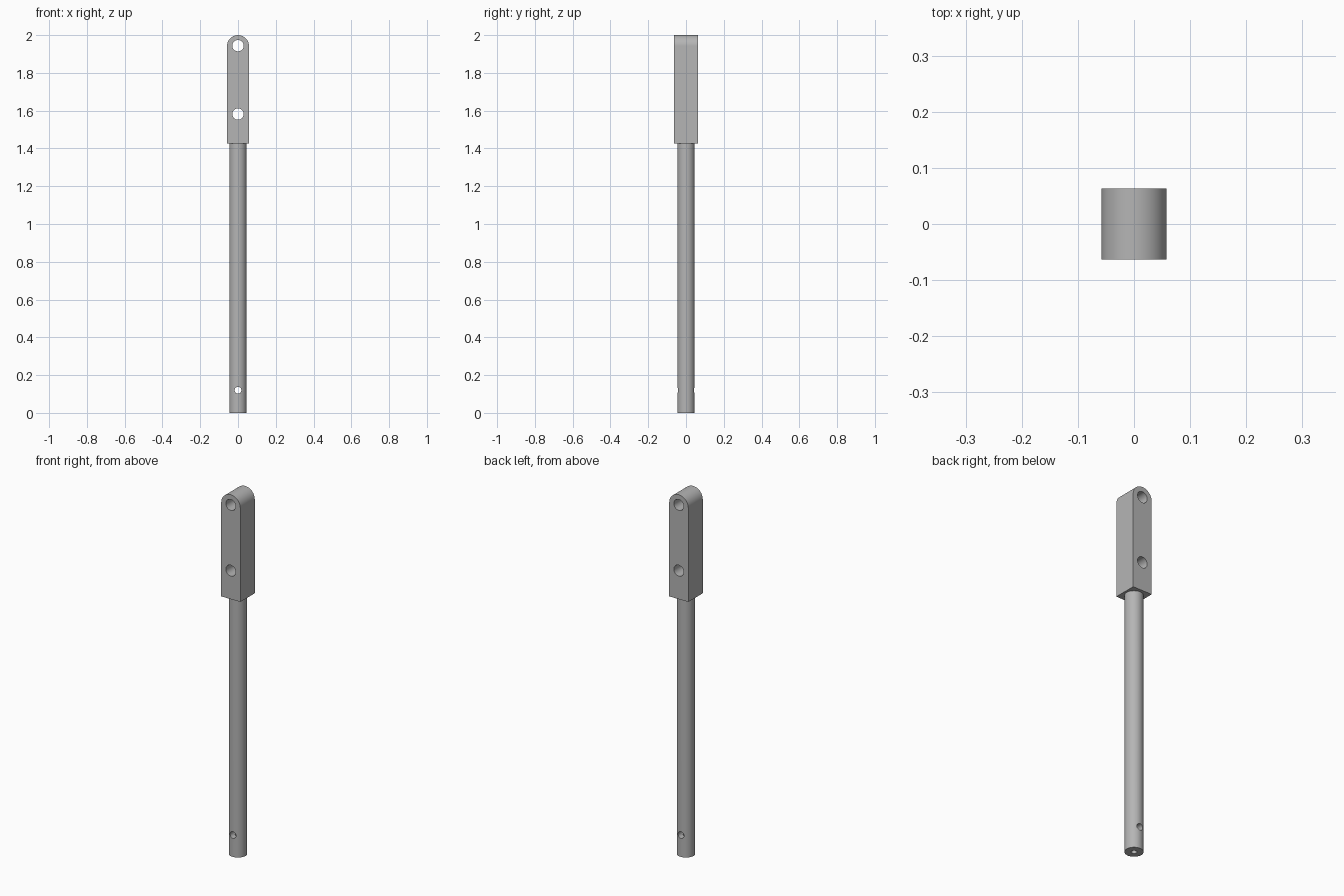
import bpy
import bmesh
from math import pi, cos, sin

cube = bpy.data.objects.get("Cube")
if cube:
    bpy.data.objects.remove(cube, do_unlink=True)

# Material
steel = bpy.data.materials.new("grey_steel")
steel.use_nodes = True
grey = (0.46, 0.46, 0.46, 1)
steel.diffuse_color = grey
steel.node_tree.nodes["Principled BSDF"].inputs["Base Color"].default_value = grey

# Main dimensions
HALF_W, HALF_D = 0.058, 0.063
ROD_R, BLOCK_Z, TOP_Z = 0.046, 1.425, 2.0


def cylinder(name, radius, depth, location, along_y=False, sides=64):
    bpy.ops.mesh.primitive_cylinder_add(
        vertices=sides, radius=radius, depth=depth, location=location,
        rotation=(pi / 2 if along_y else 0, 0, 0))
    obj = bpy.context.object
    obj.name = name
    obj.data.materials.append(steel)
    return obj


def drill(obj, cutter):
    """Cut a hole and remove the drill."""
    cutter.hide_render = True
    mod = obj.modifiers.new("hole", "BOOLEAN")
    mod.operation = "DIFFERENCE"
    mod.solver = "EXACT"
    mod.object = cutter
    bpy.ops.object.select_all(action="DESELECT")
    obj.select_set(True)
    bpy.context.view_layer.objects.active = obj
    bpy.ops.object.modifier_apply(modifier=mod.name)
    bpy.data.objects.remove(cutter, do_unlink=True)


def smooth(obj):
    bpy.ops.object.select_all(action="DESELECT")
    obj.select_set(True)
    bpy.context.view_layer.objects.active = obj
    bpy.ops.object.shade_smooth_by_angle(angle=pi / 6)


# Round rod with a cross pin hole and a bore in the bottom end
rod_top = BLOCK_Z + 0.005
rod = cylinder("round_rod", ROD_R, rod_top, (0, 0, rod_top / 2))
drill(rod, cylinder("pin_drill", 0.018, 0.3, (0, 0, 0.12), True, 32))
drill(rod, cylinder("bore_drill", 0.014, 0.24, (0, 0, 0), False, 32))
smooth(rod)

# Square block with a rounded top, extruded front to back
arc_z = TOP_Z - HALF_W
outline = [(-HALF_W, BLOCK_Z), (HALF_W, BLOCK_Z)]
outline += [(HALF_W * cos(pi * i / 32), arc_z + HALF_W * sin(pi * i / 32))
            for i in range(33)]
bm = bmesh.new()
face = bm.faces.new([bm.verts.new((x, -HALF_D, z)) for x, z in outline])
extruded = bmesh.ops.extrude_face_region(bm, geom=[face])
moved = [v for v in extruded["geom"] if isinstance(v, bmesh.types.BMVert)]
bmesh.ops.translate(bm, verts=moved, vec=(0, 2 * HALF_D, 0))
bmesh.ops.recalc_face_normals(bm, faces=bm.faces)
mesh = bpy.data.meshes.new("end_block")
bm.to_mesh(mesh)
bm.free()
block = bpy.data.objects.new("end_block", mesh)
bpy.context.collection.objects.link(block)
mesh.materials.append(steel)

# Two bolt holes through the block
for z in (1.582, 1.944):
    drill(block, cylinder("bolt_drill", 0.03, 0.3, (0, 0, z), True, 48))
smooth(block)
